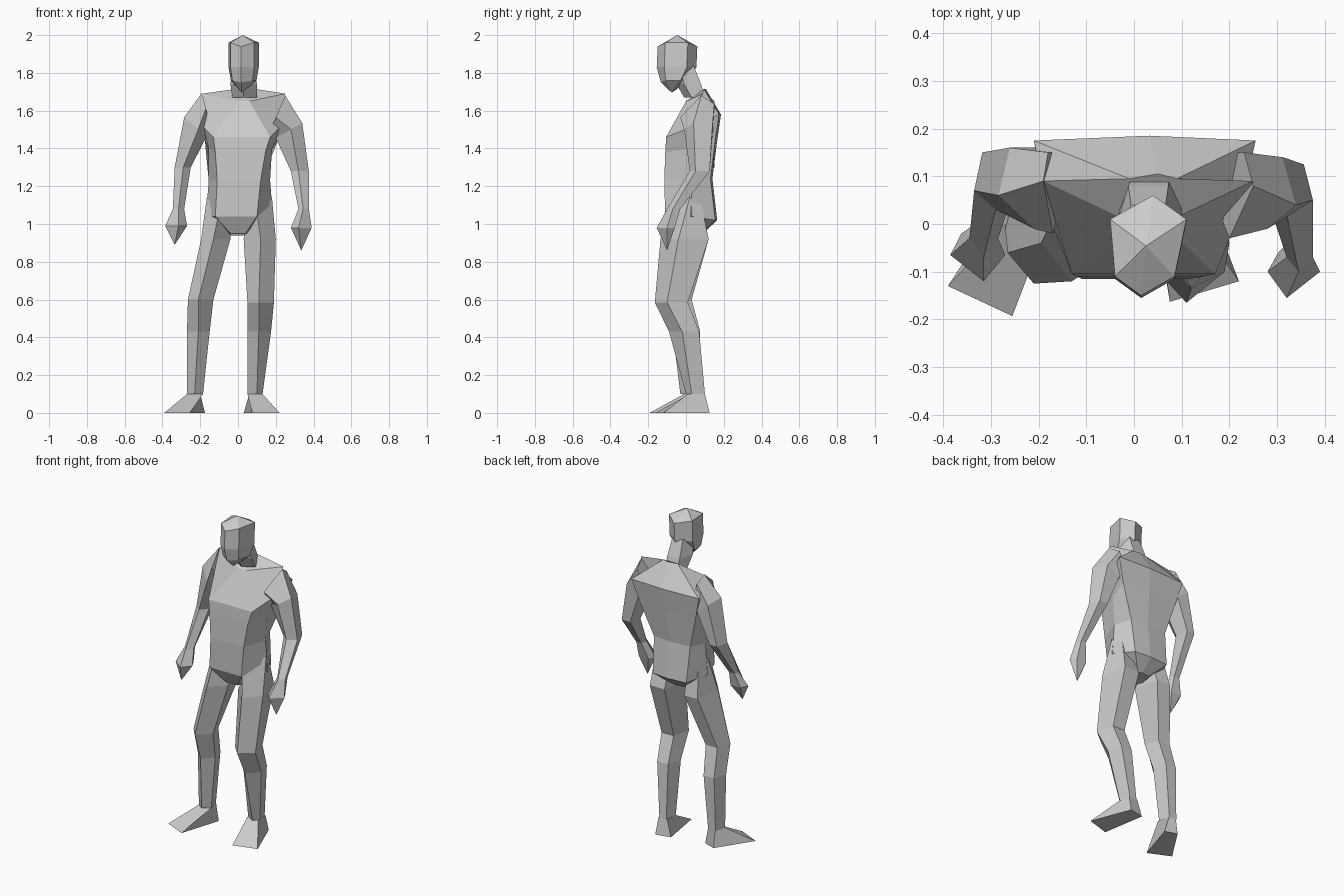
import bpy
import bmesh
from mathutils import Vector

default_cube = bpy.data.objects.get("Cube")
if default_cube:
    bpy.data.objects.remove(default_cube, do_unlink=True)

CENTIMETRE = 0.01

# One plain grey for the whole figure
grey = bpy.data.materials.new("plain grey")
grey.use_nodes = True
grey_value = (0.6, 0.6, 0.6, 1)
grey.diffuse_color = grey_value
grey.node_tree.nodes["Principled BSDF"].inputs["Base Color"].default_value = grey_value


def loft(name, rings, start_tip=None, end_tip=None):
    """Skin equal rings of points; close each end with a tip or a cap."""
    bm = bmesh.new()
    make = lambda point: bm.verts.new(Vector(point) * CENTIMETRE)
    loops = [[make(point) for point in ring] for ring in rings]
    count = len(loops[0])
    for lower, upper in zip(loops, loops[1:]):
        for i in range(count):
            j = (i + 1) % count
            bm.faces.new((lower[i], lower[j], upper[j], upper[i]))
    for loop, tip in ((loops[0], start_tip), (loops[-1], end_tip)):
        if tip:
            apex = make(tip)
            for i in range(count):
                bm.faces.new((loop[i], loop[(i + 1) % count], apex))
        else:
            bm.faces.new(loop)
    bmesh.ops.recalc_face_normals(bm, faces=bm.faces)
    mesh = bpy.data.meshes.new(name)
    bm.to_mesh(mesh)
    bm.free()
    mesh.materials.append(grey)
    part = bpy.data.objects.new(name, mesh)
    bpy.context.collection.objects.link(part)
    return part


def limb_ring(x_min, x_max, x_front, y_front, y_side, y_back, z, lean=0):
    """Five-sided section with a front ridge and a flat back; lean tilts it sideways."""
    width = x_max - x_min
    inset = width * 0.2
    outline = [(x_min, y_side), (x_front, y_front), (x_max, y_side),
               (x_max - inset, y_back), (x_min + inset, y_back)]
    return [(x, y, z + lean * (2 * (x - x_min) / width - 1)) for x, y in outline]


def torso_ring(front, side, back):
    """Seven-sided section; each pair is x_min, x_max, y, z, with a bulged spine."""
    left = [(pair[1], pair[2], pair[3]) for pair in (front, side, back)]
    right = [(pair[0], pair[2], pair[3]) for pair in (back, side, front)]
    spine = ((back[0] + back[1]) / 2 + 1, back[2] + 1, back[3])
    return left + [spine] + right


def limb(name, sections, end_tip=None):
    return loft(name, [limb_ring(*section) for section in sections], end_tip=end_tip)


# Torso: shoulders, chest, ribs, waist, hips, crotch
torso_sections = [
    ((0, 6, 0, 165), (-19, 25, 9, 169), (-1, 9, 9.5, 171.5)),
    ((-13, 17, -10.5, 146), (-18, 22, 2, 151), (-21, 25.5, 17.5, 158)),
    ((-12, 14.5, -11, 138), (-15.5, 18, 3, 140), (-17.5, 21, 15.5, 144)),
    ((-11, 12, -11.5, 123), (-15.5, 17, 3, 123), (-12, 13, 13, 124)),
    ((-12, 10, -11, 104), (-17, 18.5, 3, 104), (-11, 12, 15.5, 102)),
    ((-4, 4, -6, 95), (-5, 5, 2, 94), (-4, 4, 8, 95)),
]
loft("torso", [torso_ring(*section) for section in torso_sections])

# Neck leaning forward
limb("neck", [
    (-3, 10, 3, -1, 3, 10, 167),
    (-4, 10, 3, -5, -1, 8, 174),
    (-3, 9, 3, -7, -3, 4, 184),
])


# Head: one hexagon outline, rescaled at brow, cheek and jaw
head_outline = [(1.5, -15), (8.5, -11), (11, 1), (4, 6), (-5, 1), (-4, -11)]


def head_ring(width, depth, y_shift, z, side_rise=0):
    centre_x, centre_y = 3, -4.5
    return [(centre_x + (x - centre_x) * width,
             centre_y + (y - centre_y) * depth + y_shift,
             z + (side_rise if i % 3 else 0))
            for i, (x, y) in enumerate(head_outline)]


loft("head",
     [head_ring(1, 1, 0, 194, 2), head_ring(1, 1, -0.5, 183),
      head_ring(0.85, 0.65, -2, 175, 1)],
     start_tip=(2.5, -4.6, 200), end_tip=(2, -7.5, 169.5))

# Arms: shoulder, upper arm, elbow, wrist, knuckles, fingertip
limb("left_arm", [
    (15.5, 25, 20, -3, 8, 15, 157, 11),
    (20, 34, 28, -1, 4, 14, 149.5, 4),
    (28, 37.5, 32, 2, 5, 12.5, 128),
    (32, 37.5, 34.5, -10, -7, -3, 108),
    (28, 39, 32, -15.5, -10, -6, 98),
], end_tip=(33.5, -10, 86))
limb("right_arm", [
    (-19, -14, -17, -2, 9, 15, 159, -10.5),
    (-28.5, -16.5, -21, -1, 6, 16, 151.5, -5),
    (-33.5, -25, -29, 3, 7, 15, 130),
    (-34.5, -28.5, -31.5, -7, -3, 0, 108),
    (-38.5, -27, -31.5, -12, -6.5, -2, 99),
], end_tip=(-33.5, -8, 89))

# Legs: hip, thigh, knee, calf, ankle
limb("left_leg", [
    (4, 18, 10, -10, 2, 8, 107, 7),
    (3, 20, 12, -13.5, -4, 12, 92),
    (5, 19, 11, -16.5, -10, 1, 58.5),
    (5, 17.5, 11, -9, -2, 7, 43),
    (5, 13, 10, 0, 3, 10, 10),
])
limb("right_leg", [
    (-16.5, -4, -10, -10, 2, 8, 107, -7),
    (-19.5, -4, -13, -12, -4, 12, 92),
    (-26.5, -13, -21, -12.5, -6, 3, 60),
    (-27, -15, -21, -7, -1, 7.5, 43),
    (-27, -18.5, -23, -3, 0, 7, 10),
])


def foot(name, ankle, sole):
    """Wedge from the ankle section down to a flat sole."""
    loft(name, [[(x, y, 10) for x, y in ankle], [(x, y, 0) for x, y in sole]])


# Feet, turned outward: inner toe, outer toe, outer heel, inner heel
foot("left_foot",
     [(5, 2), (13, 1), (12, 10), (6, 10)],
     [(7.5, -16.3), (22, -12), (12.5, 12.5), (3, 10.5)])
foot("right_foot",
     [(-18.5, -1), (-27, 0), (-25, 7), (-20, 7)],
     [(-25.5, -19.3), (-39, -13), (-25, 8.5), (-17.5, 6)])
